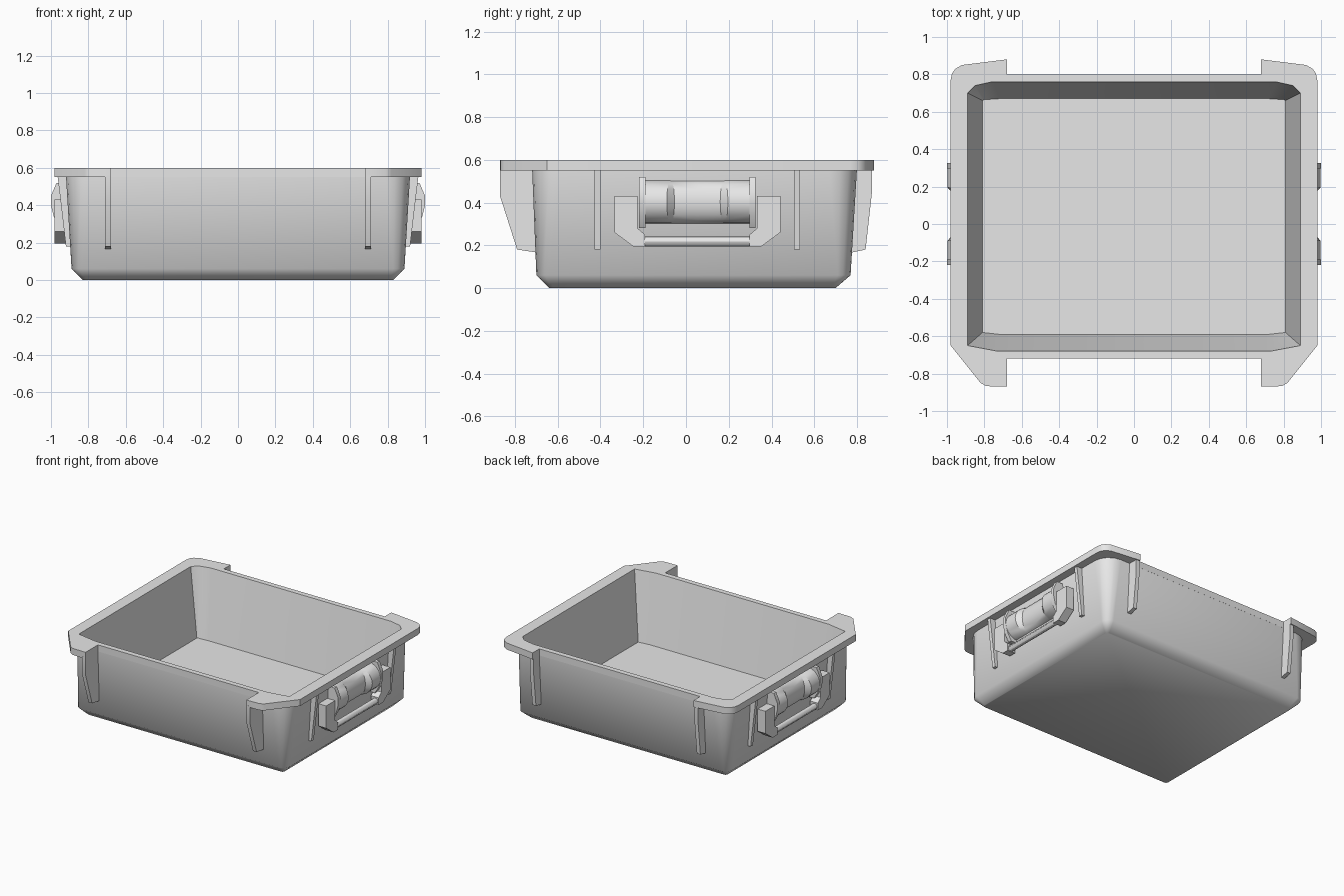
import bpy, bmesh, math
from mathutils import Vector

cube = bpy.data.objects.get("Cube")
if cube:
    bpy.data.objects.remove(cube, do_unlink=True)

grey = bpy.data.materials.new("plain_grey")
grey.use_nodes = True
grey.diffuse_color = (0.8, 0.8, 0.8, 1)
grey.node_tree.nodes["Principled BSDF"].inputs["Base Color"].default_value = (0.8, 0.8, 0.8, 1)

LATCH_Y = 0.053  # centre line of the side hardware


def finish(name, bm, angle=30, mirror=(False, False), y=0.0):
    bmesh.ops.recalc_face_normals(bm, faces=bm.faces[:])
    me = bpy.data.meshes.new(name)
    bm.to_mesh(me)
    bm.free()
    me.materials.append(grey)
    ob = bpy.data.objects.new(name, me)
    ob.location.y = y
    bpy.context.collection.objects.link(ob)
    if any(mirror):
        mod = ob.modifiers.new("mirror", 'MIRROR')
        mod.use_axis = (mirror[0], mirror[1], False)
    bpy.ops.object.select_all(action='DESELECT')
    ob.select_set(True)
    bpy.context.view_layer.objects.active = ob
    bpy.ops.object.shade_smooth_by_angle(angle=math.radians(angle))
    return ob


def loft(bm, rings, cap_start=True, cap_end=True, closed=True):
    loops = [[bm.verts.new(p) for p in r] for r in rings]
    n = len(loops[0])
    for a, b in zip(loops, loops[1:]):
        for i in range(n if closed else n - 1):
            j = (i + 1) % n
            bm.faces.new((a[i], a[j], b[j], b[i]))
    if cap_start:
        bm.faces.new(loops[0])
    if cap_end:
        bm.faces.new(loops[-1])
    return loops


def prism(name, profile, axis, lo, hi, **kw):
    """Extrude a 2D profile along the given axis (0 = x, 1 = y)."""
    def ring(t):
        return [(t, a, b) if axis == 0 else (a, t, b) for a, b in profile]
    bm = bmesh.new()
    loft(bm, [ring(lo), ring(hi)])
    return finish(name, bm, **kw)


def round_rect(hx, y0, y1, r, z, seg=4):
    pts = []
    for cx, cy, a0 in ((hx - r, y1 - r, 0), (r - hx, y1 - r, 90),
                       (r - hx, y0 + r, 180), (hx - r, y0 + r, 270)):
        for i in range(seg + 1):
            a = math.radians(a0 + 90 * i / seg)
            pts.append((cx + r * math.cos(a), cy + r * math.sin(a), z))
    return pts


def both_sides(half, z):
    """Close a right-hand half outline with its mirror image."""
    return [(x, y, z) for x, y in half] + [(-x, y, z) for x, y in reversed(half)]


# Outer tub shell with softened bottom edge
opening = [(0.73, -0.68), (0.89, -0.65), (0.89, 0.70), (0.85, 0.74), (0.76, 0.76)]
floor = [(0.72, -0.59), (0.81, -0.58), (0.81, 0.66), (0.80, 0.665), (0.72, 0.67)]
bm = bmesh.new()
loft(bm, [round_rect(0.83, -0.64, 0.70, 0.02, 0.0),
          round_rect(0.89, -0.70, 0.77, 0.06, 0.06),
          round_rect(0.92, -0.72, 0.80, 0.13, 0.56)], cap_end=False)
finish("tub_shell", bm, angle=60)

# Inner walls and floor, facing into the tub
bm = bmesh.new()
loft(bm, [both_sides(opening, 0.60), both_sides(floor, 0.09)], cap_start=False)
inner = finish("tub_lining", bm, angle=35)
centre = Vector((0, 0, 0.4))
if sum((centre - p.center).dot(p.normal) for p in inner.data.polygons) < 0:
    inner.data.flip_normals()

# Flat rim with four corner ears
outline = [(0.68, -0.72), (0.68, -0.87), (0.79, -0.867), (0.82, -0.85), (0.98, -0.65),
           (0.98, 0.77), (0.973, 0.805), (0.955, 0.83), (0.92, 0.85), (0.68, 0.88), (0.68, 0.80)]
bm = bmesh.new()
outer = loft(bm, [both_sides(outline, 0.55), both_sides(outline, 0.60)], False, False)
hole = loft(bm, [both_sides(opening, 0.55), both_sides(opening, 0.60)], False, False)
for k in (0, 1):
    edges = []
    for loop in (outer[k], hole[k]):
        edges += [bm.edges.get((loop[i - 1], loop[i])) for i in range(len(loop))]
    bmesh.ops.triangle_fill(bm, edges=edges, use_beauty=True, normal=(0, 0, 1))
finish("rim", bm)

# Gusset ribs below the ears
prism("front_rib", [(-0.69, 0.56), (-0.87, 0.56), (-0.87, 0.43), (-0.79, 0.18), (-0.69, 0.165)],
      0, 0.68, 0.71, mirror=(True, False))
prism("back_rib", [(0.77, 0.56), (0.87, 0.56), (0.87, 0.45), (0.84, 0.18), (0.77, 0.165)],
      0, 0.68, 0.71, mirror=(True, False))

# Side ribs, brackets and handle, repeated on both sides
quad = dict(mirror=(True, True), y=LATCH_Y)
prism("side_rib", [(0.89, 0.56), (0.965, 0.56), (0.92, 0.18), (0.88, 0.18)],
      1, 0.453, 0.481, **quad)
prism("latch_bracket", [(0.89, 0.52), (0.97, 0.52), (1.0, 0.45), (1.0, 0.40), (0.985, 0.34),
                        (0.95, 0.28), (0.88, 0.28)], 1, 0.243, 0.272, **quad)
prism("handle_end", [(0.388, 0.43), (0.28, 0.43), (0.28, 0.28), (0.245, 0.25),
                     (0.245, 0.195), (0.30, 0.195), (0.388, 0.26)], 0, 0.915, 0.98, **quad)
bar = [(0.952 + 0.023 * math.cos(i * math.pi / 6), 0.218 + 0.023 * math.sin(i * math.pi / 6))
       for i in range(12)]
prism("handle_bar", bar, 1, -0.25, 0.25, mirror=(True, False), y=LATCH_Y)

# Half-round hinge barrel, slimmer in the middle with lens-shaped steps
rings = []
for y, spread, depth in ((0, 0, 0.072), (0.125, -0.018, 0.072), (0.125, 0.018, 0.105), (0.25, 0, 0.105)):
    ring = []
    for i in range(11):
        a = math.pi * (i / 10 - 0.5)
        ring.append((0.893 + depth * math.cos(a), y + spread * math.cos(a), 0.403 + 0.103 * math.sin(a)))
    rings.append(ring)
bm = bmesh.new()
loft(bm, rings, False, False, closed=False)
bmesh.ops.remove_doubles(bm, verts=bm.verts[:], dist=0.0005)
barrel = finish("hinge_barrel", bm, **quad)
if sum(p.normal.x for p in barrel.data.polygons) < 0:
    barrel.data.flip_normals()
